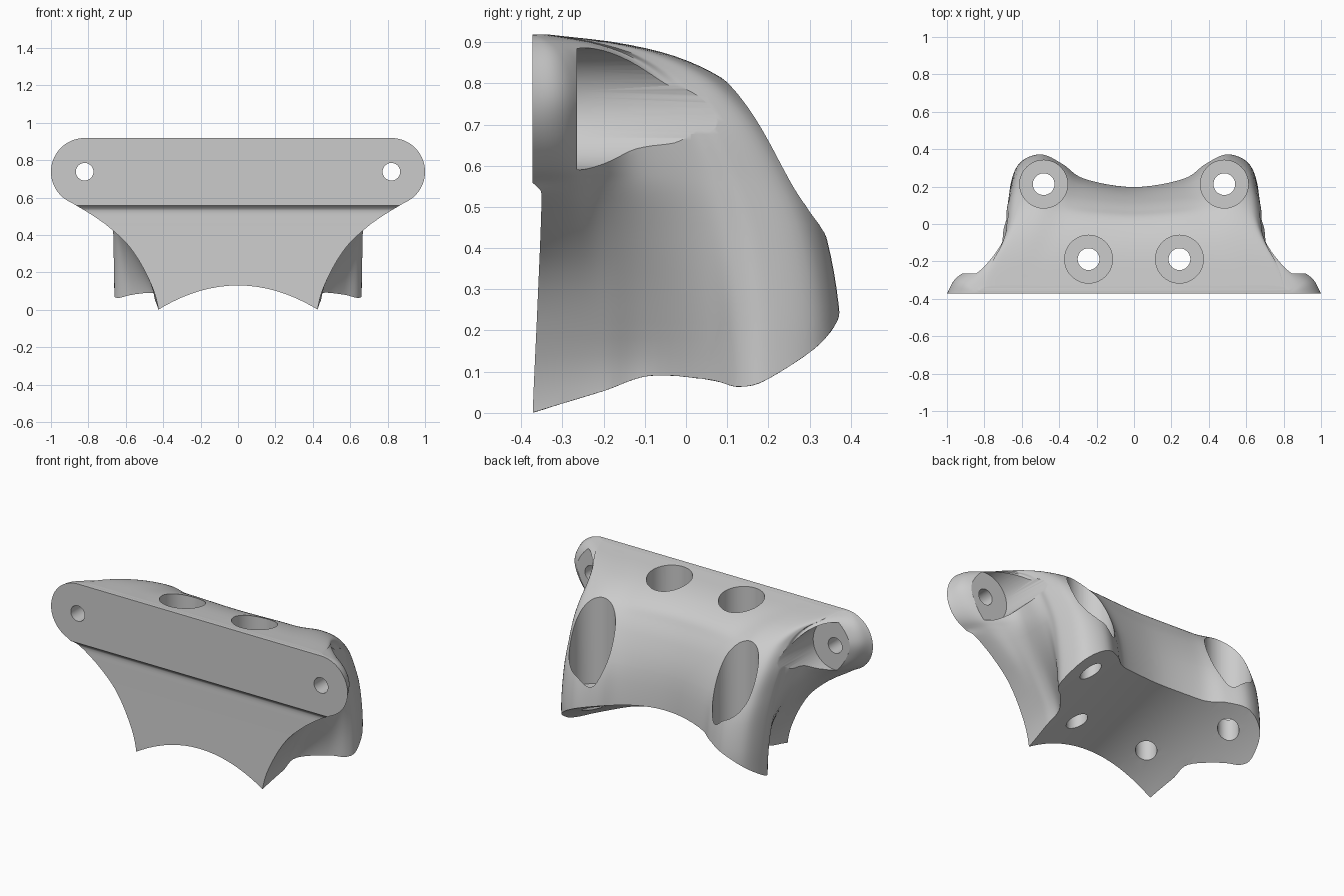
import bpy, bmesh, math
from mathutils import Vector, Matrix

cube = bpy.data.objects.get("Cube")
if cube:
    bpy.data.objects.remove(cube, do_unlink=True)

grey = bpy.data.materials.new("plain grey")
grey.use_nodes = True
grey.diffuse_color = (0.6, 0.6, 0.6, 1)
grey.node_tree.nodes["Principled BSDF"].inputs["Base Color"].default_value = grey.diffuse_color

FRONT = -0.372
WING_X, WING_Z, WING_R = 0.82, 0.738, 0.18

# height, waist half width, lobe half width, lobe back, centre back, wing fullness
BODY = [(-0.1, .44, .66, .375, .2, .25), (0.1, .455, .66, .375, .2, .25),
        (0.25, .52, .662, .372, .2, .25), (0.44, .62, .665, .337, .185, .25),
        (0.56, .685, .67, .285, .16, .27), (0.68, .73, .678, .215, .115, .42),
        (0.76, .757, .678, .15, .07, .55), (0.82, .79, .68, .075, .025, .57),
        (0.87, .835, .71, -.04, -.07, .57), (0.9, .85, .765, -.175, -.185, .57),
        (0.918, .83, .8, -.33, -.335, .57)]
# height and half width of the front web below the wings
ARCH = [(-0.1, .42), (0, .425), (.1, .45), (.2, .495), (.28, .54),
        (.36, .6), (.45, .7), (.5, .77), (.575, .894)]
# height and depth of the front face
FACE = [(-0.1, -.373), (0, FRONT), (.25, -.361), (.5, -.351), (.54, -.353), (.558, FRONT)]


def blend(keys, t):
    """Smooth interpolation of rows keyed by their first column."""
    keys = [Vector(k) for k in keys]
    if t >= keys[-1][0]:
        return keys[-1]
    i = max(k for k in range(len(keys) - 1) if keys[k][0] <= t)
    a, b = keys[i], keys[i + 1]
    p, n = keys[max(i - 1, 0)], keys[min(i + 2, len(keys) - 1)]
    h = b[0] - a[0]
    u = (t - a[0]) / h
    ma, mb = (b - p) * (h / (b[0] - p[0])), (n - a) * (h / (n[0] - a[0]))
    return (a * (2*u**3 - 3*u**2 + 1) + ma * (u**3 - 2*u**2 + u)
            + b * (3*u**2 - 2*u**3) + mb * (u**3 - u**2))


def section(z):
    """Closed horizontal outline of the body at height z."""
    _, waist, lobe, back, mid, full = blend(BODY, z)
    if z < 0.575:
        w = blend(ARCH, z)[1]
    else:
        w = WING_X + math.sqrt(max(WING_R**2 - (z - WING_Z)**2, 0))
    d, flare, swell = back - FRONT, w - waist, lobe - waist
    # wing, waist and side of the lobe
    pts = [(w, blend(FACE, z)[1]), (waist + (.5 + .62 * full) * flare, FRONT + .14 * d),
           (waist + full * flare, FRONT + .24 * d), (waist, FRONT + .38 * d),
           (waist + .54 * swell, FRONT + .57 * d), (waist + .91 * swell, FRONT + .67 * d)]
    # rounded lobe
    crest, rise = lobe - .165, min(.175, .23 * d)
    for a in (0, 45, 90, 135):
        a = math.radians(a)
        pts.append((crest + .165 * math.cos(a), back - rise * (1 - math.sin(a))))
    # saddle between the lobes
    pts += [(.53 * crest, mid + .25 * (back - mid)), (0, mid)]
    keys = [(i, *p) for i, p in enumerate(pts)]
    keys.append((len(pts), -pts[-2][0], pts[-2][1]))
    steps = 6
    half = [blend(keys, i / steps) for i in range(steps * (len(pts) - 1) + 1)]
    half = [(p[1], p[2]) for p in half]
    return half + [(-x, y) for x, y in half[-2::-1]]


def make(name, bm):
    bmesh.ops.recalc_face_normals(bm, faces=bm.faces)
    me = bpy.data.meshes.new(name)
    bm.to_mesh(me)
    bm.free()
    ob = bpy.data.objects.new(name, me)
    bpy.context.collection.objects.link(ob)
    me.materials.append(grey)
    return ob


def loft(name, rings):
    bm = bmesh.new()
    loops = [[bm.verts.new(p) for p in ring] for ring in rings]
    n = len(loops[0])
    for a, b in zip(loops, loops[1:]):
        for i in range(n):
            j = (i + 1) % n
            bm.faces.new((a[i], a[j], b[j], b[i]))
    bm.faces.new(loops[0])
    bm.faces.new(loops[-1])
    return make(name, bm)


def rod(name, start, axis, length, radius):
    bm = bmesh.new()
    bmesh.ops.create_cone(bm, cap_ends=True, segments=64, radius1=radius, radius2=radius,
                          depth=length, matrix=Matrix.Translation((0, 0, length / 2)))
    turn = Vector((0, 0, 1)).rotation_difference(Vector(axis)).to_matrix().to_4x4()
    bm.transform(Matrix.Translation(start) @ turn)
    return make(name, bm)


# Body: stacked outlines, closer together near the rounded top
levels = [-0.1 + 0.04 * i for i in range(16)]
levels += [.515, .53, .54, .55, .558, .566, .575]
levels += [WING_Z - WING_R * math.cos(math.radians(a)) for a in range(30, 176, 5)]
levels = sorted(z for z in levels if z < 0.9175) + [0.918]
body = loft("bracket_body", [[(x, y, z) for x, y in section(z)] for z in levels])

# Arched underside that rises and flattens towards the back
xs = [-0.9 + 0.05 * i for i in range(37)]
rings = []
for i in range(11):
    y = -0.5 + 0.1 * i
    ring = [(x, y, 0.24 + 0.3 * y - (0.57 - 0.36 * y) * x * x) for x in xs]
    rings.append(ring + [(0.9, y, -2), (-0.9, y, -2)])
cutters = [loft("underside_cutter", rings)]

# Mirrored bolt holes, counterbores and side pockets
UP, BACK = (0, 0, 1), (0, 1, 0)
for s in (-1, 1):
    for x, y in ((.483, .213), (.243, -.188)):
        cutters.append(rod("counterbore_cutter", (s * x, y, .28), UP, 1, .128))
        cutters.append(rod("bolt_hole_cutter", (s * x, y, -.5), UP, 1.2, .058))
    cutters.append(rod("pocket_cutter", (s * WING_X, -.265, WING_Z), BACK, 1, .148))
    cutters.append(rod("wing_hole_cutter", (s * WING_X, -.6, WING_Z), BACK, .6, .047))

bpy.ops.object.select_all(action='DESELECT')
bpy.context.view_layer.objects.active = body
body.select_set(True)
for c in cutters:
    c.hide_render = True
    m = body.modifiers.new(c.name, 'BOOLEAN')
    m.operation, m.solver, m.object = 'DIFFERENCE', 'EXACT', c
    bpy.ops.object.modifier_apply(modifier=m.name)
for c in cutters:
    bpy.data.objects.remove(c, do_unlink=True)

bpy.ops.object.shade_smooth_by_angle(angle=math.radians(32))
